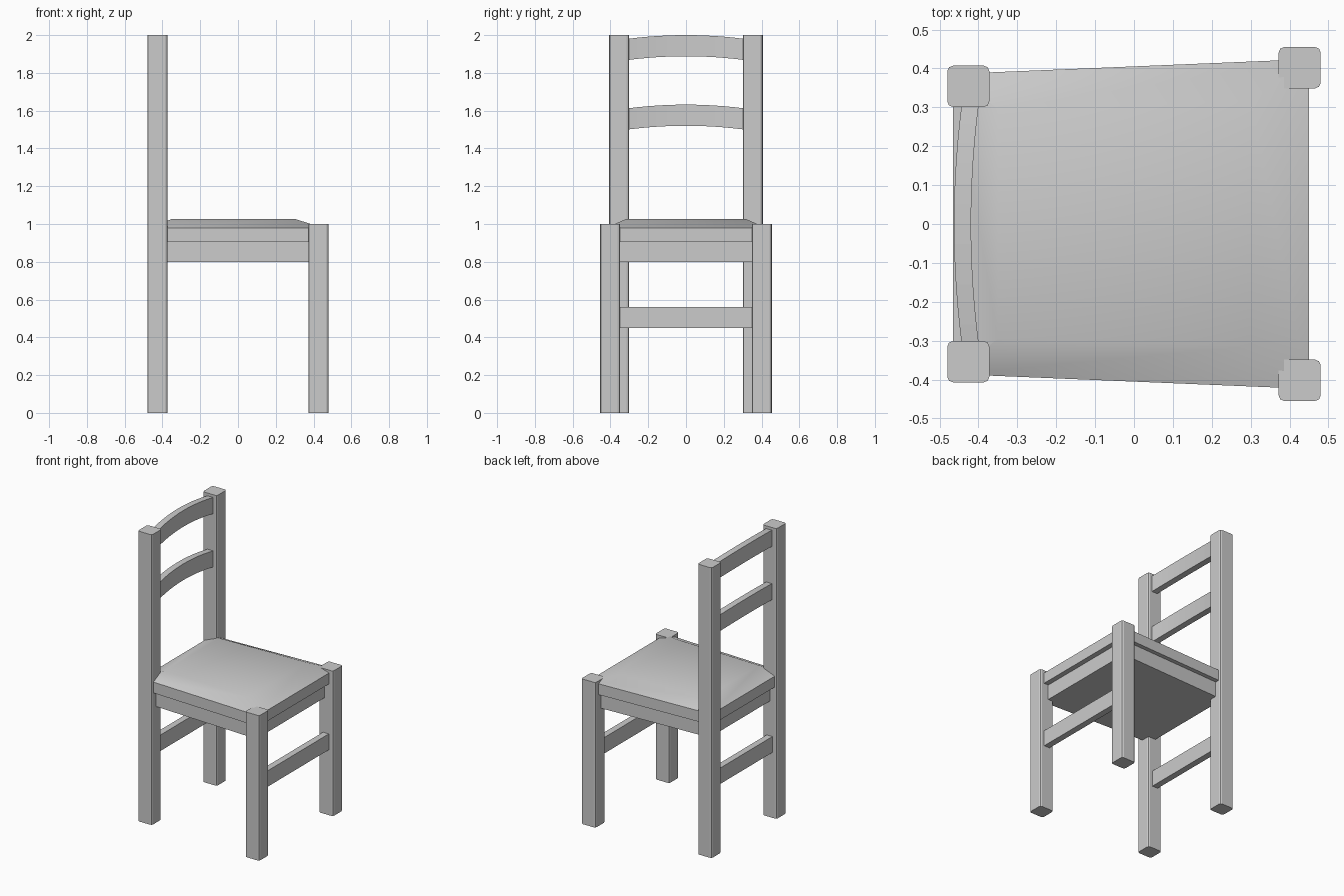
import bpy, bmesh, math

if "Cube" in bpy.data.objects:
    bpy.data.objects.remove(bpy.data.objects["Cube"])


def make(name, verts, faces):
    me = bpy.data.meshes.new(name)
    me.from_pydata(verts, [], faces)
    bm = bmesh.new()
    bm.from_mesh(me)
    bmesh.ops.recalc_face_normals(bm, faces=bm.faces)
    bm.to_mesh(me)
    bm.free()
    ob = bpy.data.objects.new(name, me)
    bpy.context.collection.objects.link(ob)
    return ob


def stack(name, rings):
    """Skin a list of equal-length closed rings and cap both ends."""
    n = len(rings[0])
    faces = [tuple(range(n)), tuple(range((len(rings) - 1) * n, len(rings) * n))]
    for r in range(len(rings) - 1):
        for i in range(n):
            j = (i + 1) % n
            faces.append((r * n + i, r * n + j, (r + 1) * n + j, (r + 1) * n + i))
    return make(name, [v for ring in rings for v in ring], faces)


def post(name, x, y, h, w=0.108, d=0.106, r=0.014):
    """Upright with softly rounded vertical corners."""
    ring = []
    for k, (sx, sy) in enumerate([(1, 1), (-1, 1), (-1, -1), (1, -1)]):
        for a in (0, 45, 90):
            t = math.radians(90 * k + a)
            ring.append((x + sx * (w / 2 - r) + r * math.cos(t),
                         y + sy * (d / 2 - r) + r * math.sin(t)))
    return stack(name, [[(px, py, z) for px, py in ring] for z in (0, h)])


def trapezoid(x0, x1, y0, y1, z):
    return [(x0, -y0, z), (x1, -y1, z), (x1, y1, z), (x0, y0, z)]


def rail(name, x, half, z0, z1, t=0.044, back=0.0, rise=0.0, n=12):
    """Cross rail along y, optionally bowed backwards and upwards."""
    rings = []
    for i in range(n + 1):
        u = -1 + 2 * i / n
        b = 1 - u * u
        cx, dz = x - back * b, rise * b
        rings.append([(cx - t / 2, u * half, z0 + dz), (cx + t / 2, u * half, z0 + dz),
                      (cx + t / 2, u * half, z1 + dz), (cx - t / 2, u * half, z1 + dz)])
    return stack(name, rings)


# Legs
for side, s in (("left", -1), ("right", 1)):
    post(f"back_leg_{side}", -0.426, s * 0.354, 2.0)
    post(f"front_leg_{side}", 0.426, s * 0.402, 1.0)

# Seat: slab with a shallow padded top
seat = stack("seat", [
    trapezoid(-0.465, 0.45, 0.386, 0.424, 0.905),
    trapezoid(-0.465, 0.45, 0.386, 0.424, 0.98),
    trapezoid(-0.35, 0.30, 0.295, 0.315, 1.027),
])
bpy.context.view_layer.objects.active = seat
seat.select_set(True)
bpy.ops.object.shade_smooth_by_angle(angle=math.radians(32))

# Seat frame, slightly inset under the seat
stack("seat_frame", [trapezoid(-0.43, 0.415, 0.358, 0.394, z) for z in (0.80, 0.905)])

# Stretchers between the legs
rail("front_stretcher", 0.426, 0.355, 0.45, 0.56, n=1)
rail("back_stretcher", -0.426, 0.308, 0.45, 0.56, n=1)

# Bowed back slats
for name, z in (("lower_back_slat", 1.50), ("upper_back_slat", 1.868)):
    rail(name, -0.421, 0.31, z, z + 0.112, back=0.02, rise=0.02)
